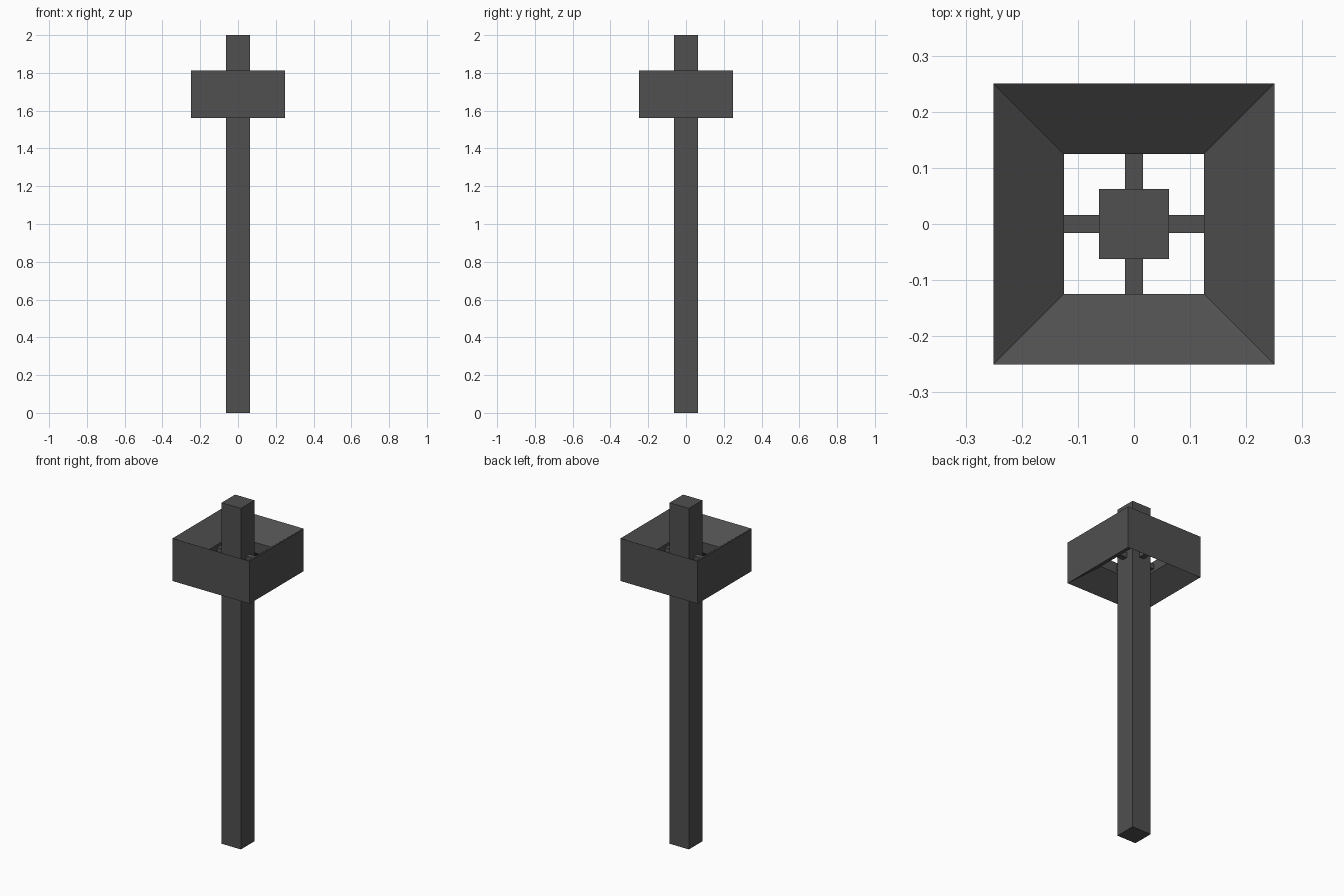
import bpy
import bmesh

cube = bpy.data.objects.get("Cube")
if cube:
    bpy.data.objects.remove(cube, do_unlink=True)

U = 1 / 32  # modelling unit

iron = bpy.data.materials.new("dark_iron")
iron.use_nodes = True
colour = (0.08, 0.08, 0.08, 1)
iron.diffuse_color = colour
iron.node_tree.nodes["Principled BSDF"].inputs["Base Color"].default_value = colour


def finish(name, bm):
    bmesh.ops.recalc_face_normals(bm, faces=bm.faces)
    mesh = bpy.data.meshes.new(name)
    bm.to_mesh(mesh)
    bm.free()
    mesh.materials.append(iron)
    obj = bpy.data.objects.new(name, mesh)
    bpy.context.collection.objects.link(obj)
    return obj


def box(name, low, high):
    bm = bmesh.new()
    bmesh.ops.create_cube(bm, size=1)
    for v in bm.verts:
        v.co = [U * (a + b) / 2 + c * U * (b - a) for a, b, c in zip(low, high, v.co)]
    return finish(name, bm)


def square_ring(name, profile):
    """Sweep a closed (half width, height) profile round four mitred corners."""
    bm = bmesh.new()
    corners = [(-1, -1), (1, -1), (1, 1), (-1, 1)]
    loops = [[bm.verts.new((x * r * U, y * r * U, z * U)) for r, z in profile]
             for x, y in corners]
    n = len(profile)
    for i in range(4):
        a, b = loops[i], loops[(i + 1) % 4]
        for j in range(n):
            k = (j + 1) % n
            bm.faces.new((a[j], b[j], b[k], a[k]))
    return finish(name, bm)


# Tall square post
box("post", (-2, -2, 0), (2, 2, 64))

# Collar: straight outside, bevelled inside to a narrow inner band
square_ring("collar", [(8, 50), (8, 58), (4, 55), (4, 53)])

# Four thin struts joining the post to the collar
for side, s in (("left", 1), ("right", -1)):
    box(side + "_strut", (min(2 * s, 4 * s), -0.5, 53.5), (max(2 * s, 4 * s), 0.5, 54.5))
for side, s in (("back", 1), ("front", -1)):
    box(side + "_strut", (-0.5, min(2 * s, 4 * s), 53.5), (0.5, max(2 * s, 4 * s), 54.5))
